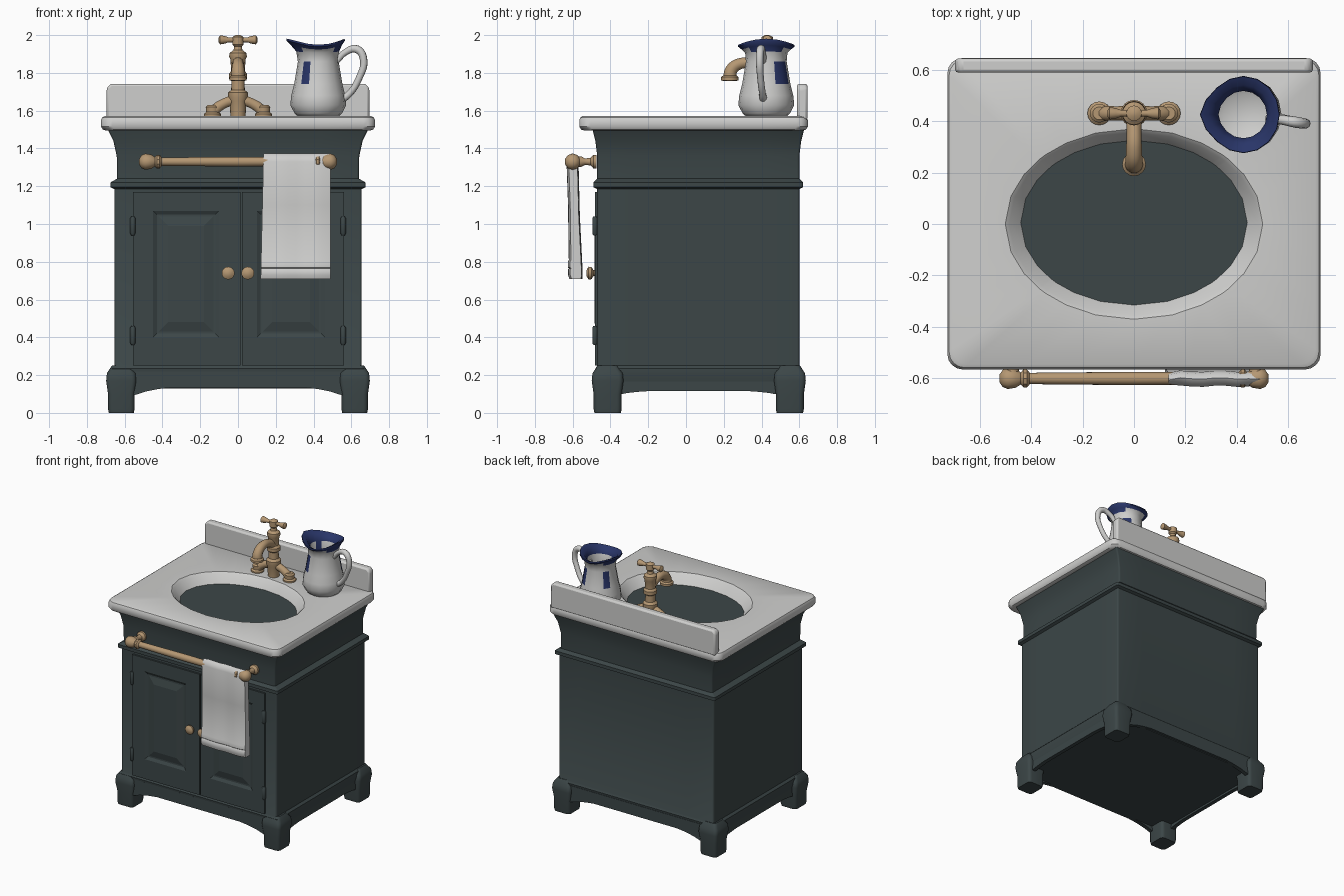
import bpy, bmesh, math
from math import sin, cos, pi, atan2
from mathutils import Vector, Matrix

cube = bpy.data.objects.get("Cube")
if cube:
    bpy.data.objects.remove(cube, do_unlink=True)


def material(name, rgb):
    m = bpy.data.materials.new(name)
    m.use_nodes = True
    m.diffuse_color = (*rgb, 1)
    m.node_tree.nodes["Principled BSDF"].inputs["Base Color"].default_value = (*rgb, 1)
    return m


TEAL = material("dark teal paint", (0.045, 0.062, 0.064))
WHITE = material("white porcelain", (0.62, 0.62, 0.61))
BRASS = material("aged brass", (0.46, 0.31, 0.17))
NAVY = material("navy glaze", (0.022, 0.036, 0.14))


def finish(name, bm, mats, angle=35):
    bmesh.ops.recalc_face_normals(bm, faces=bm.faces)
    mesh = bpy.data.meshes.new(name)
    bm.to_mesh(mesh)
    bm.free()
    for m in mats:
        mesh.materials.append(m)
    return register(name, mesh, angle)


def register(name, mesh, angle):
    ob = bpy.data.objects.new(name, mesh)
    bpy.context.collection.objects.link(ob)
    bpy.ops.object.select_all(action="DESELECT")
    ob.select_set(True)
    bpy.context.view_layer.objects.active = ob
    bpy.ops.object.shade_smooth_by_angle(angle=math.radians(angle))
    return ob


def loft(name, rings, *mats, rule=None, angle=35):
    """Skin a stack of equal-length rings and cap both ends."""
    bm = bmesh.new()
    loops = [[bm.verts.new(p) for p in ring] for ring in rings]
    n = len(rings[0])
    for a, b in zip(loops, loops[1:]):
        for i in range(n):
            j = (i + 1) % n
            bm.faces.new((a[i], a[j], b[j], b[i]))
    bm.faces.new(loops[0])
    bm.faces.new(loops[-1])
    if rule:
        for f in bm.faces:
            f.material_index = rule(f.calc_center_median())
    return finish(name, bm, mats, angle)


def rounded_rect(hx, hy, r, z, cx=0, cy=0, side=6):
    pts = []
    for k, (sx, sy) in enumerate([(1, 1), (-1, 1), (-1, -1), (1, -1)]):
        for s in range(5):
            a = (k + s / 4) * pi / 2
            pts.append(Vector((sx * (hx - r) + r * cos(a), sy * (hy - r) + r * sin(a), z)))
    out = []
    for i, p in enumerate(pts):
        out.append(p)
        if i % 5 == 4:
            out += [p.lerp(pts[(i + 1) % 20], t / side) for t in range(1, side)]
    return [p + Vector((cx, cy, 0)) for p in out]


def lathe(name, profile, loc, mat, axis="Z", n=16):
    turn = {"Z": Matrix(), "X": Matrix.Rotation(pi / 2, 3, "Y"),
            "Y": Matrix.Rotation(pi / 2, 3, "X")}[axis].to_3x3()
    rings = [[turn @ Vector((r * cos(2 * pi * i / n), r * sin(2 * pi * i / n), h)) + Vector(loc)
              for i in range(n)] for h, r in profile]
    return loft(name, rings, mat)


def tube(name, points, mat, radius, scales=None):
    cu = bpy.data.curves.new(name, "CURVE")
    cu.dimensions = "3D"
    cu.bevel_depth, cu.bevel_resolution, cu.resolution_u = radius, 3, 6
    cu.use_fill_caps = True
    sp = cu.splines.new("BEZIER")
    sp.bezier_points.add(len(points) - 1)
    for i, (bp, p) in enumerate(zip(sp.bezier_points, points)):
        bp.co = p
        bp.handle_left_type = bp.handle_right_type = "AUTO"
        bp.radius = scales[i] if scales else 1
    tmp = bpy.data.objects.new(name + "_path", cu)
    bpy.context.collection.objects.link(tmp)
    bpy.context.view_layer.update()
    mesh = bpy.data.meshes.new_from_object(tmp.evaluated_get(bpy.context.evaluated_depsgraph_get()))
    bpy.data.objects.remove(tmp, do_unlink=True)
    mesh.materials.clear()
    mesh.materials.append(mat)
    return register(name, mesh, 50)


def prism(name, outline, vec, mat, angle=35):
    return loft(name, [[Vector(p) for p in outline], [Vector(p) + Vector(vec) for p in outline]],
                mat, angle=angle)


# Cabinet carcass with base, waist and crown mouldings
CY = 0.065
carcass = [(0.13, .65, .525), (0.2, .67, .54), (0.235, .67, .545), (0.25, .655, .535), (1.185, .655, .535),
           (1.195, .675, .555), (1.22, .675, .555), (1.24, .64, .535), (1.36, .642, .535),
           (1.44, .66, .545), (1.5, .69, .56)]
loft("cabinet", [rounded_rect(hx, hy, .012, z, cy=CY) for z, hx, hy in carcass], TEAL)

# Feet
for sx, side in ((-1, "right"), (1, "left")):
    for y, end in ((-0.415, "front"), (0.55, "back")):
        rings = [rounded_rect(h, h + .004, .025, z, sx * 0.618, y, side=2)
                 for z, h in ((0, .066), (.02, .07), (.1, .07), (.17, .08), (.21, .076), (.25, .05))]
        loft(f"{end}_{side}_foot", rings, TEAL)

# Arched skirts between the feet
def arch(half, low, high, top):
    pts = [(-half, top), (half, top)]
    for i in range(17):
        t = 1 - i / 8
        pts.append((half * t, low + (high - low) * min(1, (1 - abs(t)) * 3) ** 0.7))
    return pts

for y, name in ((-0.478, "front_skirt"), (0.58, "back_skirt")):
    prism(name, [(u, y, z) for u, z in arch(.56, .09, .135, .22)], (0, .03, 0), TEAL)
for x, name in ((-0.66, "right_skirt"), (0.63, "left_skirt")):
    prism(name, [(x, CY + u, z) for u, z in arch(.43, .095, .115, .22)], (.03, 0, 0), TEAL)

# Doors with recessed, raised panels, knobs and hinges
def rect(x0, x1, z0, z1, y):
    return [Vector(p) for p in ((x0, y, z0), (x1, y, z0), (x1, y, z1), (x0, y, z1))]

def door(name, x0, x1, p0, p1):
    rings = [rect(x0, x1, .25, 1.17, -.46), rect(x0, x1, .25, 1.17, -.483),
             rect(p0, p1, .4, 1.07, -.483), rect(p0 + .02, p1 - .02, .42, 1.05, -.472),
             rect(p0 + .03, p1 - .03, .43, 1.04, -.472), rect(p0 + .08, p1 - .08, .48, .99, -.485)]
    loft(name, rings, TEAL, angle=10)

door("right_door", -.555, .012, -.45, -.1)
door("left_door", .022, .56, .1, .46)
for sx, side in ((-1, "right"), (1, "left")):
    lathe(f"{side}_knob", [(0, .018), (.015, .015), (.025, .032), (.04, .034), (.05, .02), (.053, .005)],
          (sx * .052, -.475, .74), BRASS, "Y")
    for z, end in ((.41, "lower"), (.99, "upper")):
        lathe(f"{end}_{side}_hinge", [(-.05, .008), (-.04, .014), (.04, .014), (.05, .008)],
              (sx * .557, -.483, z), TEAL, n=10)

# Countertop and bowl skinned as one shell
def bowl_ring(a, b, z, y0):
    out = []
    for p in rounded_rect(.725, .605, .05, 0):
        t = atan2(p.y / .605, p.x / .725)
        out.append(Vector((a * cos(t), y0 + b * sin(t), z)))
    return out

top = [rounded_rect(hx, hy, .06, z, cy=.04) for hx, hy, z in
       ((.7, .58, 1.495), (.715, .595, 1.5), (.725, .605, 1.515), (.725, .605, 1.55), (.718, .598, 1.565), (.705, .585, 1.572))]
bowl = [bowl_ring(*v) for v in ((.5, .37, 1.572, 0), (.485, .355, 1.56, 0), (.44, .32, 1.5, .005),
                                (.36, .26, 1.42, .01), (.24, .18, 1.35, .02), (.06, .06, 1.32, .03))]
loft("countertop_and_bowl", top + bowl, WHITE)
lathe("drain_stopper", [(0, .06), (.012, .058), (.016, .03), (.03, .035), (.05, .045), (.07, .035), (.08, .01)],
      (0, .03, 1.32), BRASS)

# Backsplash
splash = prism("backsplash", [(-.695, .588, 1.55), (.695, .588, 1.55), (.695, .588, 1.72), (.675, .588, 1.742),
                              (-.675, .588, 1.742), (-.695, .588, 1.72)], (0, .055, 0), WHITE)
bev = splash.modifiers.new("soft_edges", "BEVEL")
bev.width, bev.segments = .012, 2

# Tap: centre column, bridge arms, spout and cross handle
TY = 0.43
lathe("tap_column", [(0, .04), (.08, .045), (.1, .052), (.125, .052), (.14, .036), (.19, .035), (.2, .048),
                     (.225, .048), (.24, .036), (.3, .04), (.315, .047), (.335, .045), (.35, .024), (.37, .02),
                     (.38, .03), (.42, .03), (.43, .012)], (0, TY, 1.57), BRASS)
for sx, side in ((-1, "right"), (1, "left")):
    tube(f"{side}_tap_arm", [(0, TY, 1.66), (sx * .07, TY, 1.64), (sx * .125, TY, 1.6), (sx * .14, TY, 1.57)],
         BRASS, .03, (1, .9, 1, 1))
    lathe(f"{side}_tap_flange", [(0, .046), (.012, .046), (.022, .034), (.05, .036), (.06, .025)],
          (sx * .135, TY, 1.57), BRASS)
    lathe(f"{side}_handle_arm", [(0, .014), (sx * .05, .013), (sx * .07, .02), (sx * .095, .024), (sx * .103, .012)],
          (0, TY, 1.975), BRASS, "X", 12)
tube("spout", [(0, TY, 1.81), (0, .36, 1.845), (0, .29, 1.85), (0, .24, 1.815), (0, .232, 1.765)],
     BRASS, .034, (.9, .85, .9, 1, 1.1))
lathe("spout_nozzle", [(0, .034), (.004, .046), (.02, .046), (.03, .035)], (0, .232, 1.757), BRASS)

# Towel rail
lathe("towel_rail", [(-.48, .02), (-.4, .022), (0, .026), (.4, .022), (.48, .02)], (0, -.6, 1.33), BRASS, "X")
for sx, side in ((-1, "right"), (1, "left")):
    lathe(f"{side}_rail_post", [(0, .036), (.015, .036), (.03, .02), (.06, .017), (.08, .028), (.12, .028), (.13, .02)],
          (sx * .475, -.475, 1.33), BRASS, "Y")
    lathe(f"{side}_rail_finial", [(sx * h, r) for h, r in ((-.07, .024), (-.06, .036), (-.045, .036), (-.035, .025),
                                                          (-.015, .038), (.015, .043), (.035, .035), (.048, .015))],
          (sx * .475, -.6, 1.33), BRASS, "X", 10)

# Draped towel with hem bands
side_profile = [(-.615, .71), (-.622, .73), (-.622, .76), (-.617, .765), (-.623, .77), (-.623, .8), (-.618, .81),
                (-.622, 1.1), (-.63, 1.33), (-.62, 1.36), (-.6, 1.372), (-.58, 1.36), (-.572, 1.33),
                (-.565, 1.05), (-.55, .75), (-.552, .71)]
rings = []
for i in range(9):
    t = i / 8
    edge = .006 if i in (0, 8) else 0
    rings.append([Vector((.135 + .355 * t - .015 * (1 - t) * (1.37 - z) / .66, y + .003 * sin(t * 14) +
                          (edge if y < -.6 else -edge), z)) for y, z in side_profile])
loft("towel", rings, WHITE, angle=45)

# Jug: turned shell with a wavy glazed lip, painted facets and a handle
JX, JY = 0.425, 0.425
shell = [(1.572, .11), (1.585, .125), (1.63, .148), (1.68, .143), (1.74, .128), (1.86, .108), (1.91, .112),
         (1.935, .13), (1.955, .15), (1.965, .148), (1.95, .115), (1.91, .092), (1.8, .1), (1.63, .12), (1.6, .08)]
rings = []
for z, r in shell:
    lip = max(0, min(1, (z - 1.9) / .05))
    ring = []
    for i in range(16):
        a = 2 * pi * i / 16
        pour = lip * max(0, -cos(a)) ** 6 * .03
        ring.append(Vector((JX + (r + pour) * cos(a) * (1 - .06 * lip), JY + r * sin(a), z + lip * .016 * cos(2 * a))))
    rings.append(ring)

def glaze(c):
    a = math.degrees(atan2(c.y - JY, c.x - JX)) % 360
    lip = c.z > 1.92
    petal = 1.75 < c.z < 1.86 and any(abs(a - d) < 10 for d in (33.75, 56.25, 236.25, 146.25))
    return 1 if lip or petal else 0

loft("jug", rings, WHITE, NAVY, rule=glaze, angle=50)
tube("jug_handle", [(.52, .41, 1.86), (.57, .405, 1.91), (.63, .395, 1.925), (.665, .39, 1.87), (.64, .395, 1.77),
                    (.59, .405, 1.69), (.55, .41, 1.66)], WHITE, .018, (.9, 1, 1.2, 1.1, 1, 1, 1.2))
